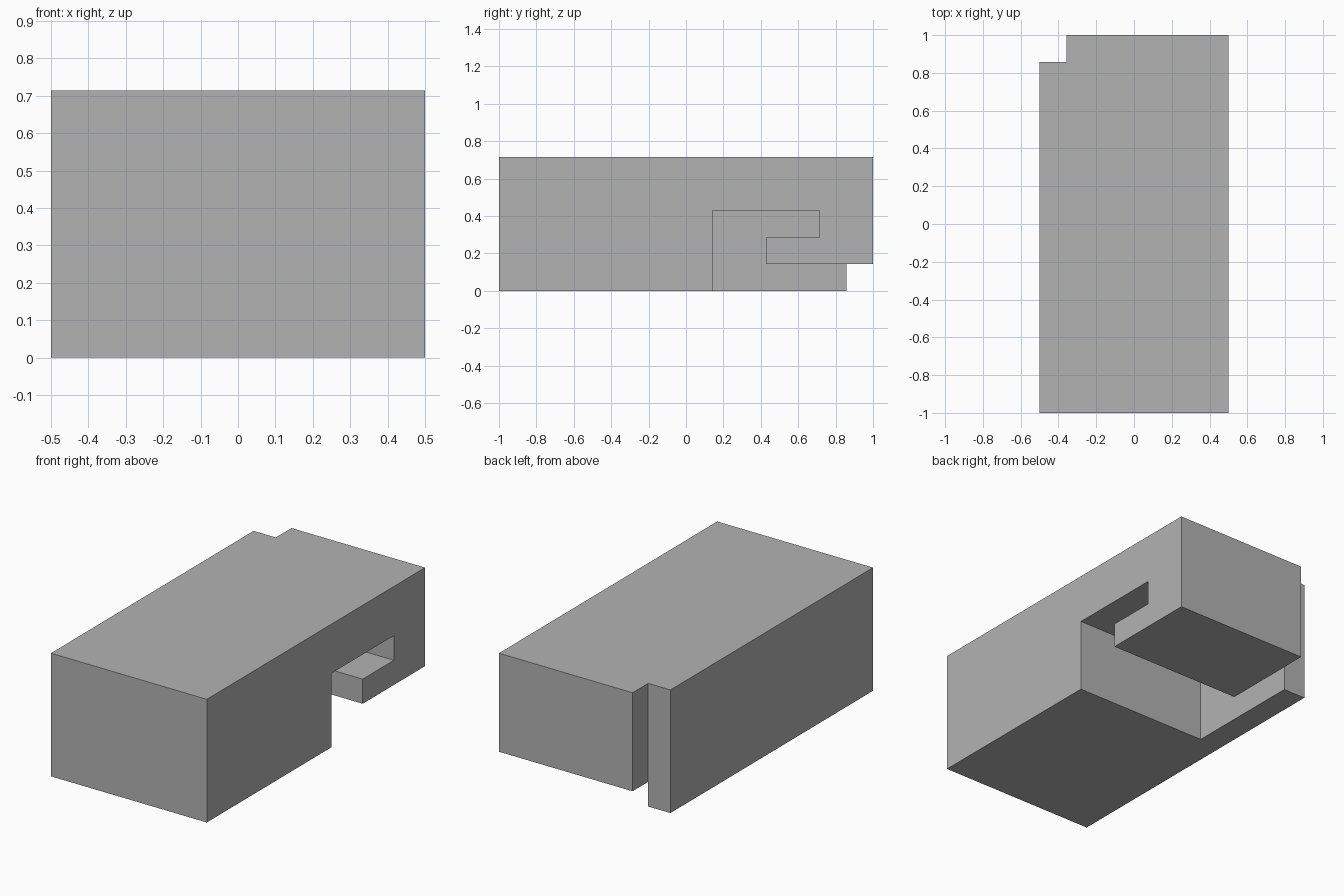
import bpy
import bmesh

default = bpy.data.objects.get("Cube")
if default:
    bpy.data.objects.remove(default, do_unlink=True)

U = 1 / 7  # the block is 7 x 14 x 5 of these units

grey = bpy.data.materials.new("plain_grey")
grey.use_nodes = True
colour = (0.45, 0.45, 0.45, 1)
grey.diffuse_color = colour
grey.node_tree.nodes["Principled BSDF"].inputs["Base Color"].default_value = colour


def prism(name, x0, x1, profile):
    """Extrude a (y, z) profile, in units, from x0 to x1."""
    bm = bmesh.new()
    base = bm.faces.new([bm.verts.new((x0 * U, y * U, z * U)) for y, z in profile])
    moved = bmesh.ops.extrude_face_region(bm, geom=[base])["geom"]
    verts = [g for g in moved if isinstance(g, bmesh.types.BMVert)]
    bmesh.ops.translate(bm, verts=verts, vec=((x1 - x0) * U, 0, 0))
    bmesh.ops.recalc_face_normals(bm, faces=bm.faces)
    mesh = bpy.data.meshes.new(name)
    bm.to_mesh(mesh)
    bm.free()
    mesh.materials.append(grey)
    obj = bpy.data.objects.new(name, mesh)
    bpy.context.collection.objects.link(obj)
    return obj


def rect(y0, y1, z0, z1):
    return [(y0, z0), (y1, z0), (y1, z1), (y0, z1)]


# Main block
block = prism("hooked_block", -3.5, 3.5, rect(-7, 7, 0, 5))

# Underside channel with a slot above the lip, stopping at the thin side wall
channel = prism("channel_cutter", -2.5, 4, [
    (1, -1), (1, 3), (5, 3), (5, 2), (3, 2), (3, 1), (8, 1), (8, -1)])

# Step that shortens the side wall at the back corner
step = prism("step_cutter", -4, -2.5, rect(6, 8, -1, 6))

# Cut the shapes out, then discard the cutters
bpy.context.view_layer.objects.active = block
for cutter in (channel, step):
    cutter.hide_render = True
    cut = block.modifiers.new(cutter.name, "BOOLEAN")
    cut.operation = "DIFFERENCE"
    cut.solver = "EXACT"
    cut.object = cutter
    bpy.ops.object.modifier_apply(modifier=cut.name)
    bpy.data.objects.remove(cutter, do_unlink=True)
